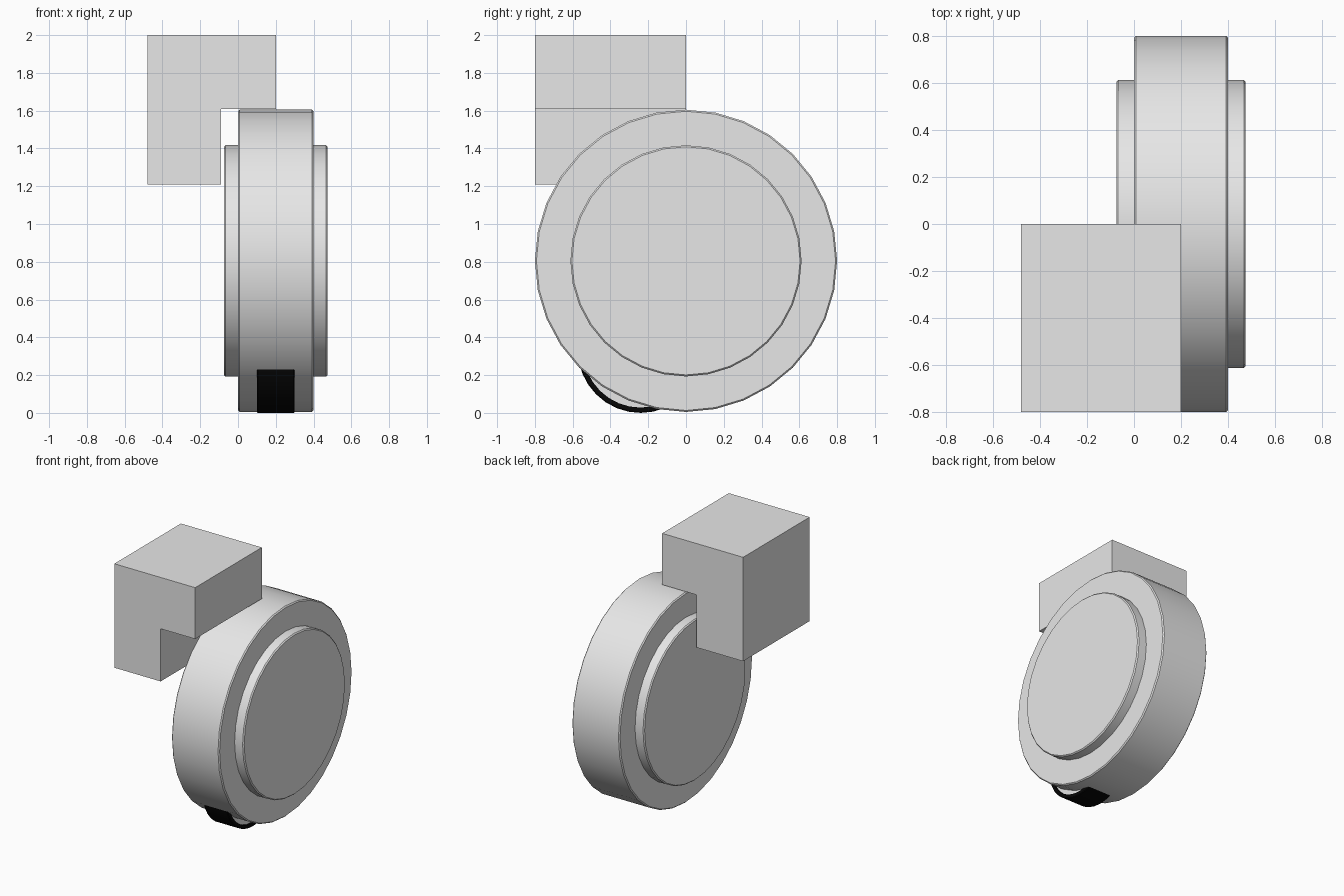
import bpy, bmesh, math

if "Cube" in bpy.data.objects:
    bpy.data.objects.remove(bpy.data.objects["Cube"])


def material(name, value):
    m = bpy.data.materials.new(name)
    m.diffuse_color = (value, value, value, 1)
    m.use_nodes = True
    m.node_tree.nodes["Principled BSDF"].inputs["Base Color"].default_value = m.diffuse_color
    return m


grey = material("light_grey", 0.8)
black = material("black", 0.002)


def finish(bm, name, mat, smooth=False):
    bmesh.ops.recalc_face_normals(bm, faces=bm.faces)
    me = bpy.data.meshes.new(name)
    bm.to_mesh(me)
    bm.free()
    me.materials.append(mat)
    ob = bpy.data.objects.new(name, me)
    bpy.context.collection.objects.link(ob)
    if smooth:
        bpy.ops.object.select_all(action='DESELECT')
        ob.select_set(True)
        bpy.context.view_layer.objects.active = ob
        bpy.ops.object.shade_smooth_by_angle(angle=math.radians(30))
    return ob


def lathe(name, profile, cy, cz, mat, sides=32, closed=False):
    """Turn an (x, radius) profile around an axis parallel to x."""
    bm = bmesh.new()
    rings = []
    for x, r in profile:
        rings.append([bm.verts.new((x, cy + r * math.sin(2 * math.pi * i / sides),
                                    cz + r * math.cos(2 * math.pi * i / sides)))
                      for i in range(sides)])
    pairs = list(zip(rings, rings[1:]))
    if closed:
        pairs.append((rings[-1], rings[0]))
    else:
        bm.faces.new(rings[0])
        bm.faces.new(rings[-1])
    for a, b in pairs:
        for i in range(sides):
            j = (i + 1) % sides
            bm.faces.new((a[i], a[j], b[j], b[i]))
    return finish(bm, name, mat, True)


def drum(name, x0, x1, r, cy, cz, mat, bevel=0.008):
    b = bevel
    return lathe(name, [(x0, r - b), (x0 + b, r), (x1 - b, r), (x1, r - b)], cy, cz, mat)


# Large wheel and the narrower disc through it
drum("wheel", 0.0, 0.4, 0.8, 0, 0.805, grey)
drum("wheel_hub", -0.075, 0.475, 0.612, 0, 0.805, grey)

# Small roller sunk in the underside, with a black band
CY, CZ = -0.24, 0.333
drum("small_roller", 0.115, 0.285, 0.312, CY, CZ, grey, 0.004)
lathe("roller_band", [(0.1, 0.305), (0.1, 0.328), (0.105, 0.333),
                      (0.295, 0.333), (0.3, 0.328), (0.3, 0.305)],
      CY, CZ, black, closed=True)

# L-shaped bracket over the wheel
bm = bmesh.new()
outline = [(-0.48, 1.21), (-0.09, 1.21), (-0.09, 1.61),
           (0.2, 1.61), (0.2, 2.0), (-0.48, 2.0)]
face = bm.faces.new([bm.verts.new((x, -0.8, z)) for x, z in outline])
ext = bmesh.ops.extrude_face_region(bm, geom=[face], use_keep_orig=True)
bmesh.ops.translate(bm, vec=(0, 0.8, 0),
                    verts=[g for g in ext["geom"] if isinstance(g, bmesh.types.BMVert)])
finish(bm, "bracket", grey)
